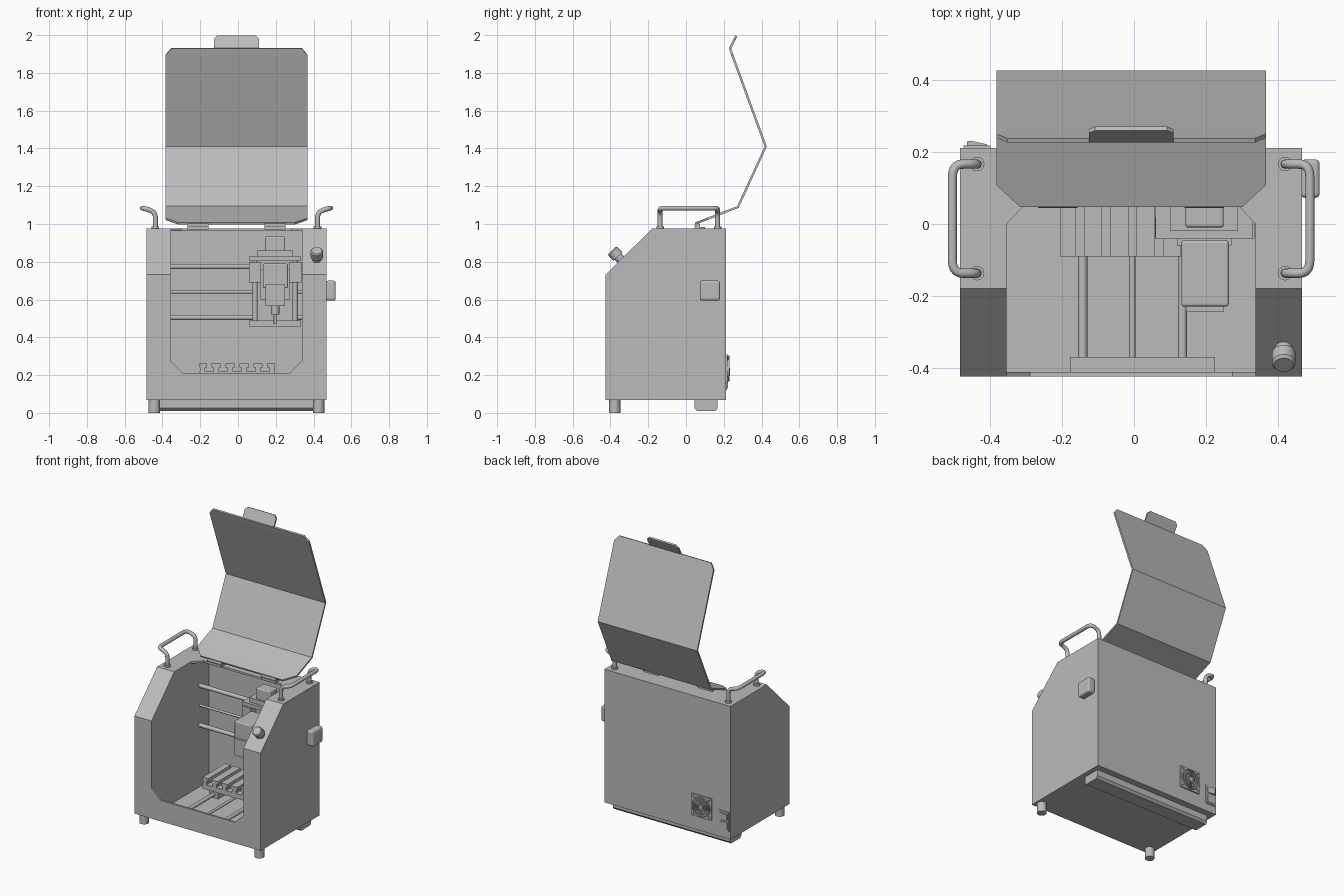
import bpy, bmesh, math
from mathutils import Vector

cube = bpy.data.objects.get("Cube")
if cube:
    bpy.data.objects.remove(cube, do_unlink=True)

grey = bpy.data.materials.new("light_grey")
grey.use_nodes = True
grey.diffuse_color = (0.5, 0.5, 0.5, 1)
grey.node_tree.nodes["Principled BSDF"].inputs["Base Color"].default_value = (0.5, 0.5, 0.5, 1)
CX = -0.008  # middle of the cabinet


def add(name, bm, smooth=False):
    bmesh.ops.recalc_face_normals(bm, faces=bm.faces)
    me = bpy.data.meshes.new(name)
    bm.to_mesh(me)
    bm.free()
    me.materials.append(grey)
    ob = bpy.data.objects.new(name, me)
    bpy.context.collection.objects.link(ob)
    if smooth:
        bpy.ops.object.select_all(action='DESELECT')
        ob.select_set(True)
        bpy.context.view_layer.objects.active = ob
        bpy.ops.object.shade_smooth_by_angle(angle=math.radians(35))
    return ob


def prism(name, pts, axis, lo, hi):
    """Extrude a 2D outline along an axis; outline uses the other two axes in order."""
    bm = bmesh.new()

    def at(p, d):
        c = list(p)
        c.insert("xyz".index(axis), d)
        return bm.verts.new(c)
    a = [at(p, lo) for p in pts]
    b = [at(p, hi) for p in pts]
    bm.faces.new(a)
    bm.faces.new(b)
    for i in range(len(pts)):
        j = (i + 1) % len(pts)
        bm.faces.new((a[i], a[j], b[j], b[i]))
    return add(name, bm)


def box(name, x, y, z, bevel=0):
    ob = prism(name, [(x[0], y[0]), (x[1], y[0]), (x[1], y[1]), (x[0], y[1])], 'z', *z)
    if bevel:
        m = ob.modifiers.new("bevel", 'BEVEL')
        m.width, m.segments = bevel, 3
    return ob


def rod(name, a, b, r, r2=None, n=24):
    a, b = Vector(a), Vector(b)
    bm = bmesh.new()
    bmesh.ops.create_cone(bm, cap_ends=True, segments=n, radius1=r,
                          radius2=r if r2 is None else r2, depth=(b - a).length)
    bm.transform((b - a).to_track_quat('Z', 'Y').to_matrix().to_4x4())
    bmesh.ops.translate(bm, verts=bm.verts, vec=(a + b) / 2)
    return add(name, bm, True)


def cut(ob, cutter):
    cutter.hide_render = True
    m = ob.modifiers.new("cut", 'BOOLEAN')
    m.operation, m.solver, m.object = 'DIFFERENCE', 'EXACT', cutter
    bpy.context.view_layer.objects.active = ob
    bpy.ops.object.modifier_apply(modifier="cut")
    bpy.data.objects.remove(cutter, do_unlink=True)


# Cabinet with sloped front, hollow inside, open at front and top
side = [(-.425, .067), (.212, .067), (.212, .975), (-.18, .975), (-.425, .733)]
cabinet = prism("cabinet", side, 'x', -.484, .468)
cavity = [(-.412, .085), (.197, .085), (.197, .962), (-.175, .962), (-.412, .727)]
cut(cabinet, prism("cavity_cutter", cavity, 'x', -.357, .341))
L, R, c = -.355, .339, .065
cut(cabinet, prism("front_cutter", [(L, 1.1), (L, .21 + c), (L + c, .21), (R - c, .21),
                                    (R, .21 + c), (R, 1.1)], 'y', -.6, -.1))
cut(cabinet, prism("top_cutter", [(L, -.3), (R, -.3), (R, 0), (R - .055, .058),
                                  (L + .055, .058), (L, 0)], 'z', .9, 1.1))

# Feet and rear support beam
for s, n in ((-1, "right"), (1, "left")):
    x = CX + s * .435
    rod(n + "_front_foot", (x, -.378, 0), (x, -.378, .07), .03)
prism("rear_beam", [(.045, .07), (.045, .025), (.06, .01), (.155, .01), (.168, .025), (.168, .07)],
      'x', -.45, .435)

# Folded lid sheet with pull tab
rows = [(.05, 1.003, .31), (.11, 1.026, .375), (.275, 1.09, .375), (.422, 1.41, .375),
        (.245, 1.895, .375), (.233, 1.93, .345)]
tab = [(.233, 1.93, .118), (.259, 1.98, .118), (.266, 1.996, .1)]
for name, data in (("lid", rows), ("lid_tab", tab)):
    bm = bmesh.new()
    pairs = [[bm.verts.new((CX + s * w, y, z)) for s in (-1, 1)] for y, z, w in data]
    for p, q in zip(pairs, pairs[1:]):
        bm.faces.new((p[0], p[1], q[1], q[0]))
    m = add(name, bm).modifiers.new("thickness", 'SOLIDIFY')
    m.thickness, m.offset = .012, 0

# Hinges
for s, n in ((-1, "right"), (1, "left")):
    x = CX + s * .204
    rod(n + "_hinge_barrel", (x - .055, .06, .993), (x + .055, .06, .993), .014)
    box(n + "_hinge_leaf", (x - .055, x + .055), (.045, .1), (.97, .985))


# Carry handles
def arc(p, a, b, n=5):
    """Round a corner p between points a and b."""
    p, a, b = Vector(p), Vector(a), Vector(b)
    return [a * (1 - t) ** 2 + p * 2 * t * (1 - t) + b * t * t for t in (i / n for i in range(n + 1))]


for s, n in ((-1, "right"), (1, "left")):
    xi, xo = CX + s * .429, CX + s * .498
    half = [Vector((xi, .167, .97))]
    half += arc((xi, .167, 1.065), (xi, .167, 1.03), (xi + s * .03, .167, 1.073))
    half += arc((xo, .167, 1.084), (xo - s * .03, .167, 1.077), (xo, .13, 1.084))
    path = half + [Vector((p.x, .03 - p.y, p.z)) for p in reversed(half)]
    cu = bpy.data.curves.new(n + "_handle", 'CURVE')
    cu.dimensions, cu.bevel_depth, cu.bevel_resolution = '3D', .013, 4
    sp = cu.splines.new('POLY')
    sp.points.add(len(path) - 1)
    for q, p in zip(sp.points, path):
        q.co = (*p, 1)
        q.radius = 1
    sp.use_smooth = True
    cu.materials.append(grey)
    bpy.context.collection.objects.link(bpy.data.objects.new(n + "_handle", cu))
    for y in (.167, -.137):
        rod(n + "_handle_collar", (xi, y, .97), (xi, y, .987), .02)

# Control knob on the slope and box on the left side
base, normal = Vector((.417, -.345, .812)), Vector((0, -.7, .71))
rod("knob_stem", base, base + normal * .03, .024)
rod("knob", base + normal * .022, base + normal * .06, .033)
rod("knob_cap", base + normal * .06, base + normal * .068, .033, .027)
box("side_box", (.465, .517), (.073, .18), (.595, .7), .012)

# Rear fan grille
box("fan_plate", (-.345, -.195), (.21, .22), (.16, .31))
for r in (.068, .05, .032):
    bm = bmesh.new()
    ring = [[bm.verts.new((-.27 + q * math.cos(t), y, .235 + q * math.sin(t)))
             for q, y in ((r, .219), (r, .229), (r - .008, .229), (r - .008, .219))]
            for t in (math.tau * i / 32 for i in range(32))]
    for i in range(32):
        for k in range(4):
            p, q = ring[i], ring[(i + 1) % 32]
            bm.faces.new((p[k], p[(k + 1) % 4], q[(k + 1) % 4], q[k]))
    add("fan_ring", bm, True)
rod("fan_hub", (-.27, .215, .235), (-.27, .228, .235), .016)
for sx in (-1, 1):
    for sz in (-1, 1):
        d = Vector((sx, 0, sz))
        o = Vector((-.27, .222, .235))
        rod("fan_spoke", o + d * .01, o + d * .065, .004, n=8)

# Power inlet with rocker switch
box("power_plate", (-.475, -.4), (.21, .218), (.12, .25))
box("power_socket", (-.465, -.41), (.215, .222), (.13, .18))
prism("power_switch", [(-.465, .215), (-.41, .215), (-.41, .222), (-.455, .232), (-.465, .23)],
      'z', .195, .238)

# Gantry rods across the cabinet
for z, r in ((.775, .014), (.64, .008), (.505, .014)):
    rod("gantry_rod", (-.357, .1, z), (.341, .1, z), r)

# Tool carriage
box("carriage_back", (.08, .315), (.02, .13), (.47, .82))
box("carriage_top", (.06, .332), (-.04, .05), (.805, .83))
box("carriage_top_rib", (.1, .29), (-.02, .05), (.83, .86))
box("carriage_base", (.057, .334), (-.04, .05), (.457, .49))
for x in (.09, .303):
    rod("lift_rod", (x, -.015, .47), (x, -.015, .82), .014)
    box("lift_bearing", (x - .032, x + .032), (-.04, .02), (.69, .8))
box("lift_motor", (.143, .25), (-.01, .07), (.85, .935), .008)
box("tool_mount", (.12, .272), (-.06, 0), (.6, .76))
box("tool_head", (.132, .264), (-.23, -.045), (.66, .79), .008)
box("tool_face", (.145, .25), (-.245, -.1), (.565, .68))
rod("tool_collet", (.197, -.15, .52), (.197, -.15, .57), .022)
rod("tool_bit", (.197, -.15, .47), (.197, -.15, .53), .008)

# Work bed rails
for x, r in ((-.143, .013), (-.005, .009), (.135, .013)):
    rod("bed_rod", (x, -.39, .15), (x, .195, .15), r)
box("front_rod_bar", (-.178, .225), (-.412, -.37), (.085, .185))
box("rear_rod_bar", (-.178, .225), (.16, .197), (.085, .185))
for x in (-.143, .135):
    box("bed_bearing", (x - .035, x + .035), (-.06, .13), (.125, .185))

# Slotted work bed
box("bed_plate", (-.205, .197), (-.09, .155), (.185, .218))
pitch = .0735
for i in range(6):
    x = -.188 + i * pitch
    lo, hi = max(x - .025, -.205), min(x + .025, .197)
    box("bed_stem", (max(x - .014, -.205), min(x + .014, .197)), (-.09, .155), (.215, .245))
    box("bed_slat", (lo, hi), (-.09, .155), (.24, .262))
